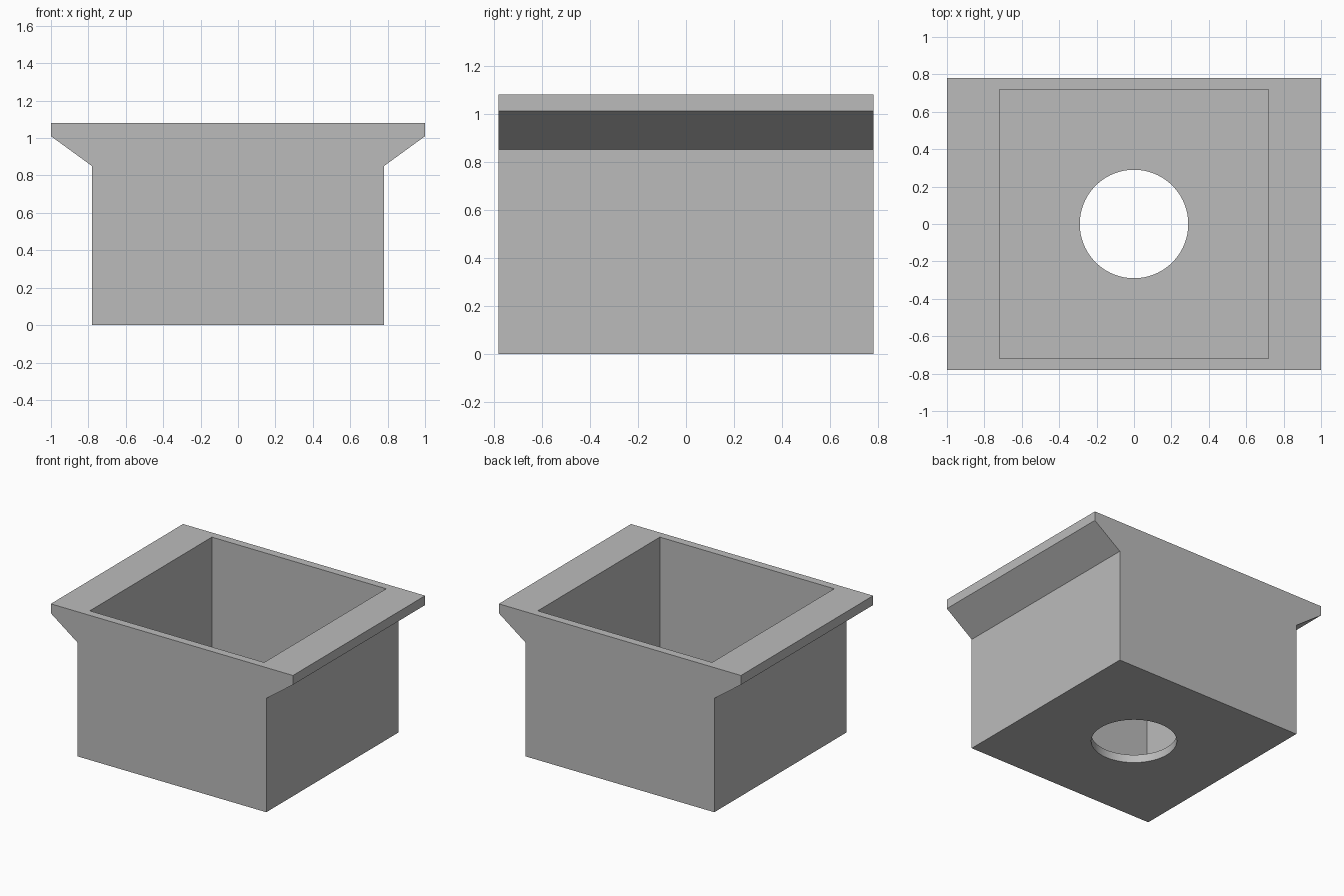
import bpy
import bmesh

cube = bpy.data.objects.get("Cube")
if cube:
    bpy.data.objects.remove(cube, do_unlink=True)

HALF = 0.78      # half width of the box
INNER = 0.72     # half width of the cavity
FLOOR = 0.06     # floor thickness
TOP = 1.08       # overall height
HOLE = 0.29      # drain hole radius

grey = bpy.data.materials.new("mid grey")
grey.use_nodes = True
grey.diffuse_color = (0.5, 0.5, 0.5, 1)
grey.node_tree.nodes["Principled BSDF"].inputs["Base Color"].default_value = (0.5, 0.5, 0.5, 1)


def extrude_profile(name, points, depth):
    """Extrude an x-z outline along y, centred on y = 0."""
    bm = bmesh.new()
    face = bm.faces.new([bm.verts.new((x, -depth, z)) for x, z in points])
    grown = bmesh.ops.extrude_face_region(bm, geom=[face])["geom"]
    verts = [v for v in grown if isinstance(v, bmesh.types.BMVert)]
    bmesh.ops.translate(bm, verts=verts, vec=(0, 2 * depth, 0))
    bmesh.ops.recalc_face_normals(bm, faces=bm.faces)
    mesh = bpy.data.meshes.new(name)
    bm.to_mesh(mesh)
    bm.free()
    mesh.materials.append(grey)
    obj = bpy.data.objects.new(name, mesh)
    bpy.context.collection.objects.link(obj)
    return obj


def cut(target, cutter):
    """Subtract the cutter, then remove it."""
    bpy.context.view_layer.objects.active = target
    mod = target.modifiers.new("cut", 'BOOLEAN')
    mod.operation = 'DIFFERENCE'
    mod.solver = 'EXACT'
    mod.object = cutter
    bpy.ops.object.modifier_apply(modifier=mod.name)
    bpy.data.objects.remove(cutter, do_unlink=True)


# Box with a flared lip along its left and right sides
right_half = [(HALF, 0), (HALF, 0.85), (1, 1.01), (1, TOP)]
outline = right_half + [(-x, z) for x, z in reversed(right_half)]
box = extrude_profile("flanged_box", outline, HALF)

# Open square cavity
cavity = [(-INNER, FLOOR), (INNER, FLOOR), (INNER, TOP + 0.2), (-INNER, TOP + 0.2)]
cut(box, extrude_profile("cavity_cutter", cavity, INNER))

# Round hole through the floor
bpy.ops.mesh.primitive_cylinder_add(vertices=96, radius=HOLE, depth=0.4, location=(0, 0, 0))
hole = bpy.context.object
hole.name = "hole_cutter"
hole.data.materials.append(grey)
cut(box, hole)

# Smooth the hole wall while keeping the box edges sharp
bpy.ops.object.select_all(action='DESELECT')
box.select_set(True)
bpy.context.view_layer.objects.active = box
bpy.ops.object.shade_smooth_by_angle(angle=0.5)
